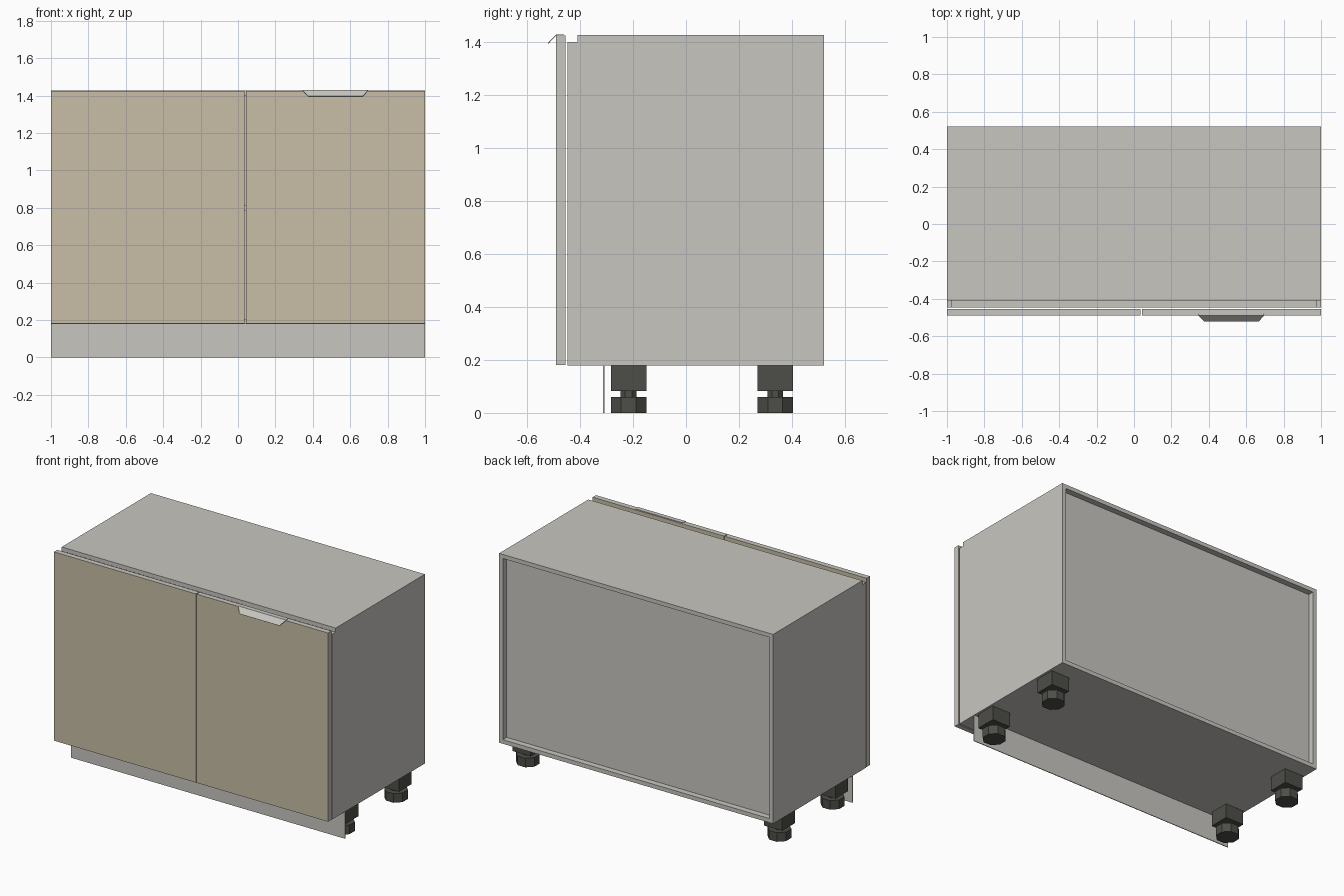
import bpy, bmesh, math
from mathutils import Matrix

if "Cube" in bpy.data.objects:
    bpy.data.objects.remove(bpy.data.objects["Cube"])


def material(name, color):
    m = bpy.data.materials.new(name)
    m.diffuse_color = (*color, 1)
    m.use_nodes = True
    m.node_tree.nodes["Principled BSDF"].inputs["Base Color"].default_value = m.diffuse_color
    return m


GREY = material("light_grey", (0.58, 0.565, 0.53))
TAN = material("door_beige", (0.58, 0.515, 0.39))
BLACK = material("leg_black", (0.075, 0.075, 0.065))


def finish(name, bm, *mats):
    bmesh.ops.recalc_face_normals(bm, faces=bm.faces)
    me = bpy.data.meshes.new(name)
    bm.to_mesh(me)
    bm.free()
    for m in mats:
        me.materials.append(m)
    ob = bpy.data.objects.new(name, me)
    bpy.context.collection.objects.link(ob)
    return ob


def add_box(bm, x, y, z):
    size = Matrix.Diagonal((x[1] - x[0], y[1] - y[0], z[1] - z[0], 1))
    centre = Matrix.Translation((sum(x) / 2, sum(y) / 2, sum(z) / 2))
    bmesh.ops.create_cube(bm, size=1, matrix=centre @ size)


def box(name, x, y, z, *mats):
    bm = bmesh.new()
    add_box(bm, x, y, z)
    return finish(name, bm, *mats)


T = 0.027                       # board thickness
FRONT, BACK = -0.447, 0.52
BOTTOM, TOP = 0.178, 1.427
IN = 1 - T

# Carcass boards
box("left_side", (-1, -IN), (FRONT, BACK), (BOTTOM, TOP - T), GREY)
box("right_side", (IN, 1), (FRONT, BACK), (BOTTOM, TOP - T), GREY)
box("bottom_board", (-IN, IN), (FRONT, BACK), (BOTTOM, BOTTOM + T), GREY)
box("top_board", (-1, 1), (-0.41, BACK), (TOP - T, TOP), GREY)
box("back_panel", (-IN, IN), (0.465, 0.48), (BOTTOM + T, TOP - T), GREY)
box("shelf", (-IN, IN), (FRONT, 0.465), (0.785, 0.785 + T), GREY)

# Doors: beige faces, grey edge banding
for name, x in (("left_door", (-1, 0.036)), ("right_door", (0.042, 1))):
    door = box(name, x, (-0.49, -0.455), (0.18, 1.425), GREY, TAN)
    for p in door.data.polygons:
        p.material_index = 1 if abs(p.normal.y) > 0.9 else 0

# Sloping pull lip with tapered ends, plus its flat mounting strip
bm = bmesh.new()
rows = []
for x0, x1, y, z in ((0.35, 0.69, -0.46, 1.427), (0.345, 0.695, -0.49, 1.427),
                     (0.375, 0.667, -0.52, 1.395)):
    rows.append([bm.verts.new((x0, y, z)), bm.verts.new((x1, y, z))])
for a, b in zip(rows, rows[1:]):
    bm.faces.new((a[0], b[0], b[1], a[1]))
lip = finish("door_pull", bm, GREY)
solid = lip.modifiers.new("thickness", 'SOLIDIFY')
solid.thickness = 0.003
solid.offset = 0

# Plinth board
box("plinth", (-1, 1), (-0.313, -0.308), (0, BOTTOM), GREY)

# Adjustable legs: square socket, thin stem, octagonal foot
for sx, side in ((-1, "left"), (1, "right")):
    for y, end in ((-0.217, "front"), (0.337, "rear")):
        bm = bmesh.new()
        x, h = sx * 0.918, 0.067
        add_box(bm, (x - h, x + h), (y - h, y + h), (0.083, BOTTOM))
        for r, z0, z1 in ((0.03, 0.06, 0.083), (h, 0, 0.06)):
            rad = r / math.cos(math.pi / 8)
            bmesh.ops.create_cone(
                bm, cap_ends=True, segments=8, radius1=rad, radius2=rad, depth=z1 - z0,
                matrix=Matrix.Translation((x, y, (z0 + z1) / 2)) @ Matrix.Rotation(math.pi / 8, 4, 'Z'))
        finish(f"{end}_{side}_leg", bm, BLACK)
